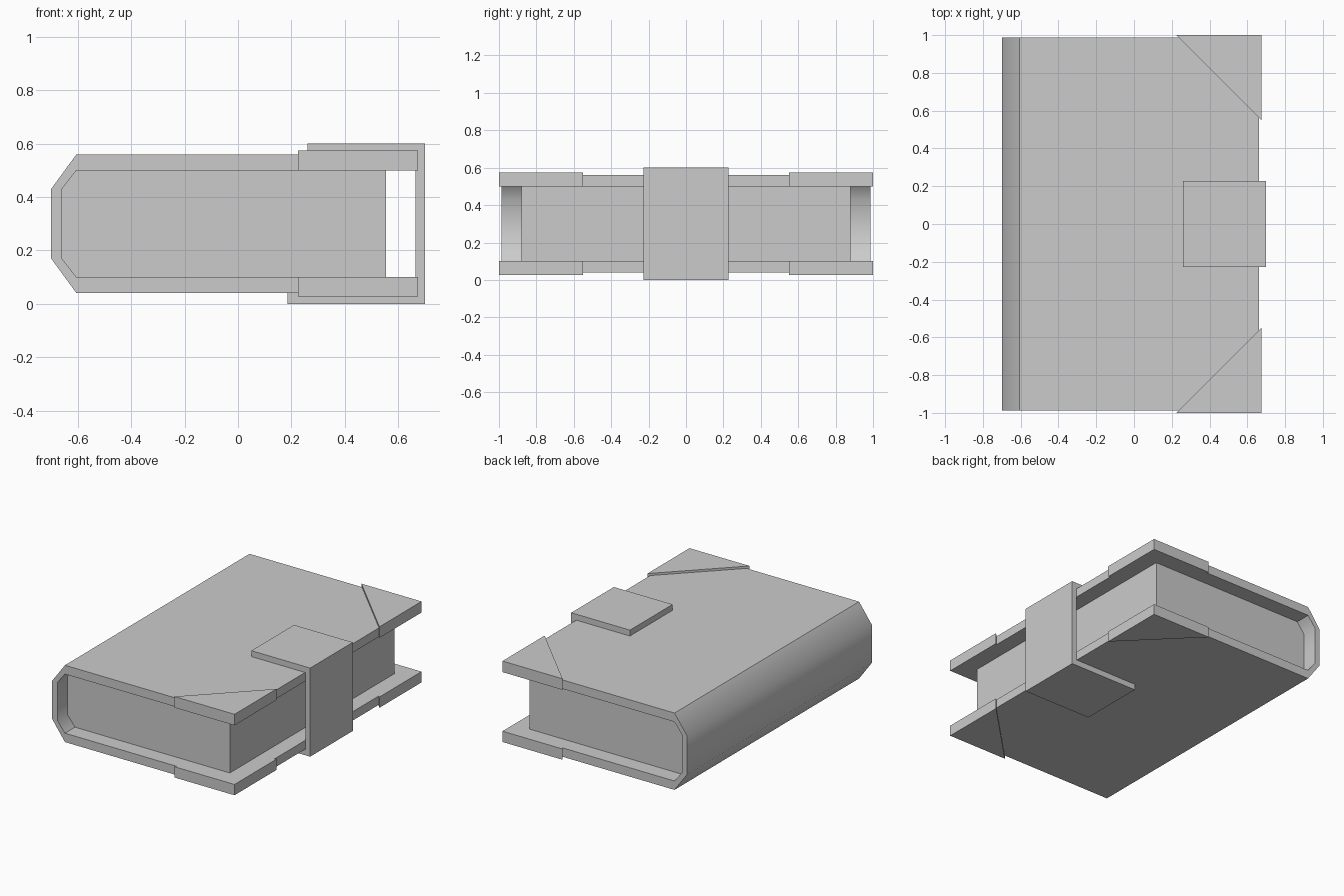
import bpy, bmesh, math
from mathutils import Vector

if "Cube" in bpy.data.objects:
    bpy.data.objects.remove(bpy.data.objects["Cube"])


def prism(name, points, offset):
    """Extrude a closed outline along the offset vector into a solid object."""
    bm = bmesh.new()
    face = bm.faces.new([bm.verts.new(p) for p in points])
    ext = bmesh.ops.extrude_face_region(bm, geom=[face], use_keep_orig=True)
    verts = [g for g in ext["geom"] if isinstance(g, bmesh.types.BMVert)]
    bmesh.ops.translate(bm, vec=Vector(offset), verts=verts)
    bmesh.ops.recalc_face_normals(bm, faces=bm.faces[:])
    mesh = bpy.data.meshes.new(name)
    bm.to_mesh(mesh)
    bm.free()
    obj = bpy.data.objects.new(name, mesh)
    bpy.context.collection.objects.link(obj)
    return obj


def side_profile(name, xz, half_width):
    """Extrude a side-on (x, z) profile across the full width in y."""
    return prism(name, [(x, -half_width, z) for x, z in xz], (0, 2 * half_width, 0))


# Profile points of the faceted spine, outside and inside
outer = [(-0.605, 0.56), (-0.70, 0.43), (-0.70, 0.17), (-0.605, 0.04)]
inner = [(-0.605, 0.10), (-0.66, 0.17), (-0.66, 0.43), (-0.605, 0.50)]

# Wrap-around cover, smooth across the spine
cover = side_profile(
    "cover",
    [(0.662, 0.56)] + outer + [(0.662, 0.04), (0.662, 0.10)] + inner + [(0.662, 0.50)],
    0.987)
bpy.context.view_layer.objects.active = cover
cover.select_set(True)
bpy.ops.object.shade_smooth_by_angle(angle=math.radians(42))

# Page block filling the cover up to the spine
side_profile("pages", [(0.555, 0.10)] + inner + [(0.555, 0.50)], 0.88)

# Clasp strap hooked over the open edge
side_profile("clasp", [(0.26, 0.60), (0.70, 0.60), (0.70, 0.0), (0.185, 0.0),
                       (0.185, 0.04), (0.665, 0.04), (0.665, 0.56), (0.26, 0.56)], 0.228)

# Triangular corner guards on both boards
for level, z, height in (("top", 0.50, 0.075), ("bottom", 0.027, 0.073)):
    for side, s in (("front", -1), ("back", 1)):
        prism(f"corner_guard_{level}_{side}",
              [(0.224, s, z), (0.674, s, z), (0.674, 0.55 * s, z)], (0, 0, height))
